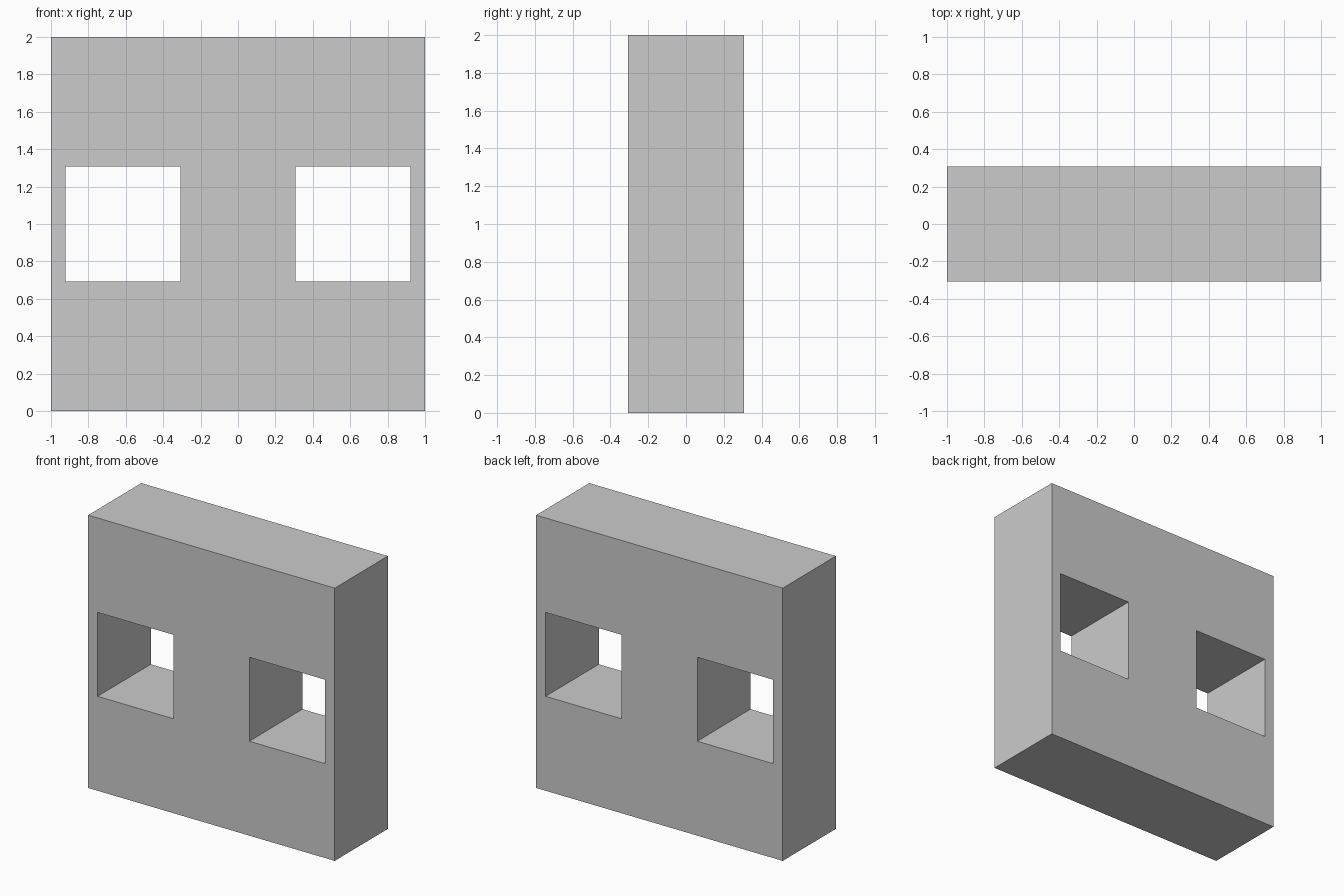
import bpy
import bmesh

if "Cube" in bpy.data.objects:
    bpy.data.objects.remove(bpy.data.objects["Cube"])

U = 1 / 13            # the block is laid out on a 26-step grid
HALF_DEPTH = 4 * U
xs = [-1, -12 * U, -4 * U, 4 * U, 12 * U, 1]
zs = [0, 9 * U, 17 * U, 2]
holes = {(1, 1), (3, 1)}

bm = bmesh.new()

# Front face as a grid, leaving the two square windows open
verts = [[bm.verts.new((x, -HALF_DEPTH, z)) for z in zs] for x in xs]
for i in range(len(xs) - 1):
    for k in range(len(zs) - 1):
        if (i, k) not in holes:
            bm.faces.new((verts[i][k], verts[i + 1][k],
                          verts[i + 1][k + 1], verts[i][k + 1]))

# Extrude through to the back, keeping the front faces
ext = bmesh.ops.extrude_face_region(bm, geom=bm.faces[:], use_keep_orig=True)
moved = [g for g in ext["geom"] if isinstance(g, bmesh.types.BMVert)]
bmesh.ops.translate(bm, verts=moved, vec=(0, 2 * HALF_DEPTH, 0))
bmesh.ops.recalc_face_normals(bm, faces=bm.faces[:])

mesh = bpy.data.meshes.new("block_with_two_windows")
bm.to_mesh(mesh)
bm.free()
block = bpy.data.objects.new("block_with_two_windows", mesh)
bpy.context.collection.objects.link(block)
